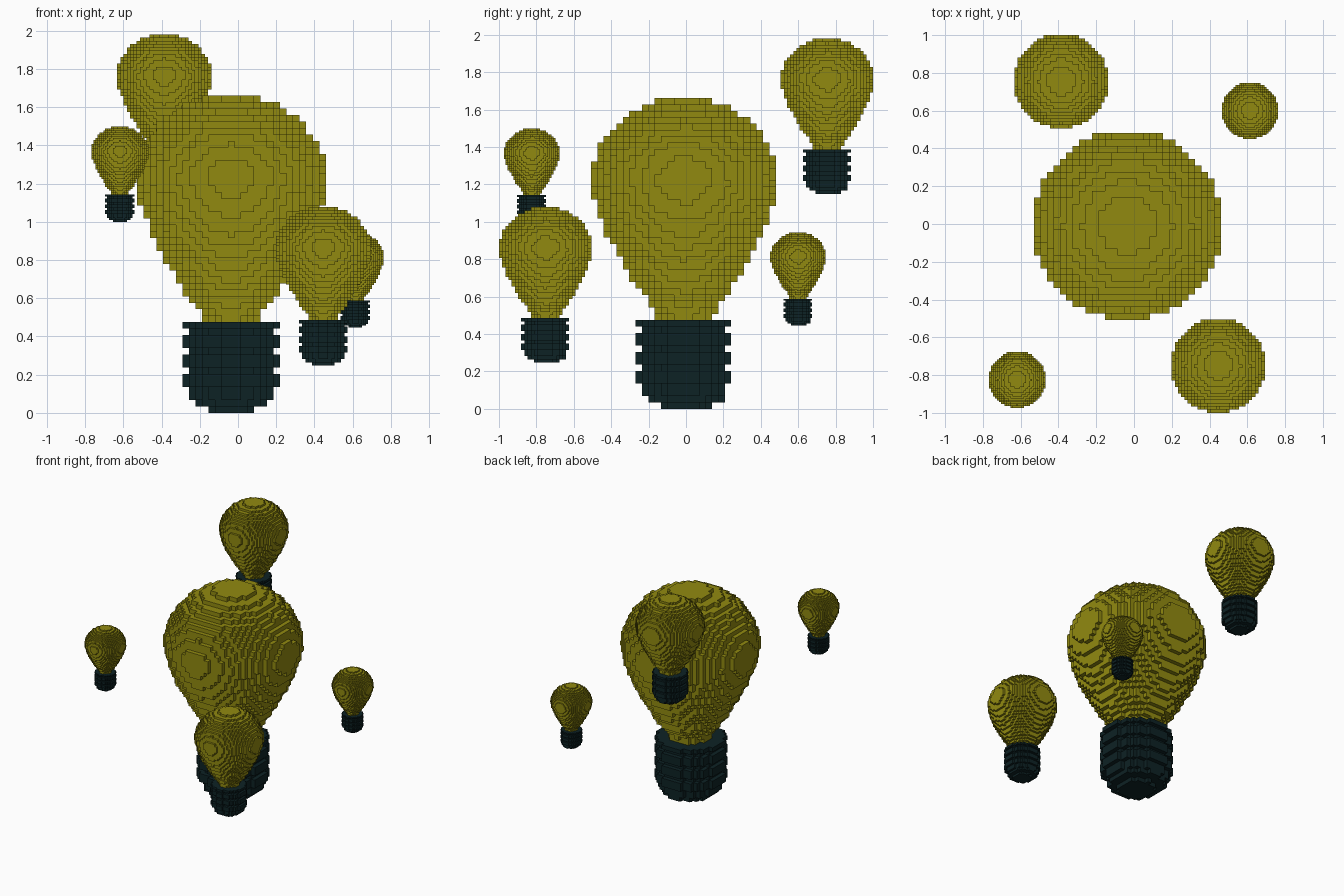
import bpy
import math
from mathutils import Vector

cube = bpy.data.objects.get("Cube")
if cube:
    bpy.data.objects.remove(cube, do_unlink=True)


def make_material(name, rgb):
    mat = bpy.data.materials.new(name)
    mat.use_nodes = True
    colour = (*rgb, 1.0)
    mat.diffuse_color = colour
    bsdf = mat.node_tree.nodes["Principled BSDF"]
    bsdf.inputs["Base Color"].default_value = colour
    bsdf.inputs["Roughness"].default_value = 0.8
    return mat


yellow = make_material("olive_yellow", (0.285, 0.255, 0.005))
dark = make_material("dark_teal", (0.004, 0.016, 0.018))

# Size of one block, and layer counts
BLOCK = 0.0341
LAYER = 0.0339
BASE_LAYERS = 14
WIDEST = 35
LAYERS = 49
SHIFT = 0.2  # the rings sit slightly off the block centres in y

# Radius of the pear-shaped lower glass by layer
NECK = [(14, 4.35), (16, 5.3), (18, 7.1), (20, 8.3), (24, 10.6),
        (27, 12.2), (32, 14.05), (35, 14.7)]


def radius(k):
    # Screw base: rounded foot, then threads repeating every third layer
    if k < BASE_LAYERS:
        if k == 0:
            return 3.9
        if k == 1:
            return 5.9
        return 6.5 if k in (2, 3) or k % 3 == 0 else 7.4
    # Domed top of the glass
    if k >= WIDEST:
        return 14.7 * math.sqrt(1 - ((k - WIDEST) / 13.65) ** 2)
    # Tapering neck
    for (k0, r0), (k1, r1) in zip(NECK, NECK[1:]):
        if k0 <= k <= k1:
            return r0 + (r1 - r0) * (k - k0) / (k1 - k0)


# All blocks that fill the bulb
span = range(-16, 17)
blocks = {(i, j, k) for k in range(LAYERS) for i in span for j in span
          if i * i + (j - SHIFT) ** 2 <= radius(k) ** 2}


def block_mesh(name, part, mat):
    """Mesh of the outer block faces of one part."""
    verts, index, faces = [], {}, []

    def corner(p):
        key = tuple(round(2 * c) for c in p)
        if key not in index:
            index[key] = len(verts)
            verts.append((p[0] * BLOCK, p[1] * BLOCK, (p[2] + 0.5) * LAYER))
        return index[key]

    for block in part:
        centre = Vector(block)
        for axis in range(3):
            for sign in (-1, 1):
                normal = Vector((0, 0, 0))
                normal[axis] = sign
                if tuple(int(c) for c in centre + normal) in blocks:
                    continue
                u = Vector((0, 0, 0))
                u[(axis + 1) % 3] = 0.5
                v = normal.cross(u)
                mid = centre + normal * 0.5
                faces.append([corner(mid + d)
                              for d in (-u - v, u - v, u + v, v - u)])
    mesh = bpy.data.meshes.new(name)
    mesh.from_pydata(verts, [], faces)
    mesh.materials.append(mat)
    mesh.update()
    return mesh


glass = block_mesh("glass", [b for b in blocks if b[2] >= BASE_LAYERS], yellow)
base = block_mesh("screw_base", [b for b in blocks if b[2] < BASE_LAYERS], dark)

# Place one large bulb and four smaller ones around it
bulbs = [
    ("large", (-0.035, -0.014, 0.0), 1.0),
    ("back_right", (-0.386, 0.753, 1.15), 0.5),
    ("front_left", (0.446, -0.753, 0.248), 0.5),
    ("front_right", (-0.618, -0.826, 1.0), 0.3),
    ("back_left", (0.614, 0.598, 0.446), 0.3),
]
for label, place, size in bulbs:
    for part, mesh in (("glass", glass), ("screw_base", base)):
        obj = bpy.data.objects.new(f"{label}_bulb_{part}", mesh)
        obj.location = place
        obj.scale = (size, size, size)
        bpy.context.collection.objects.link(obj)
